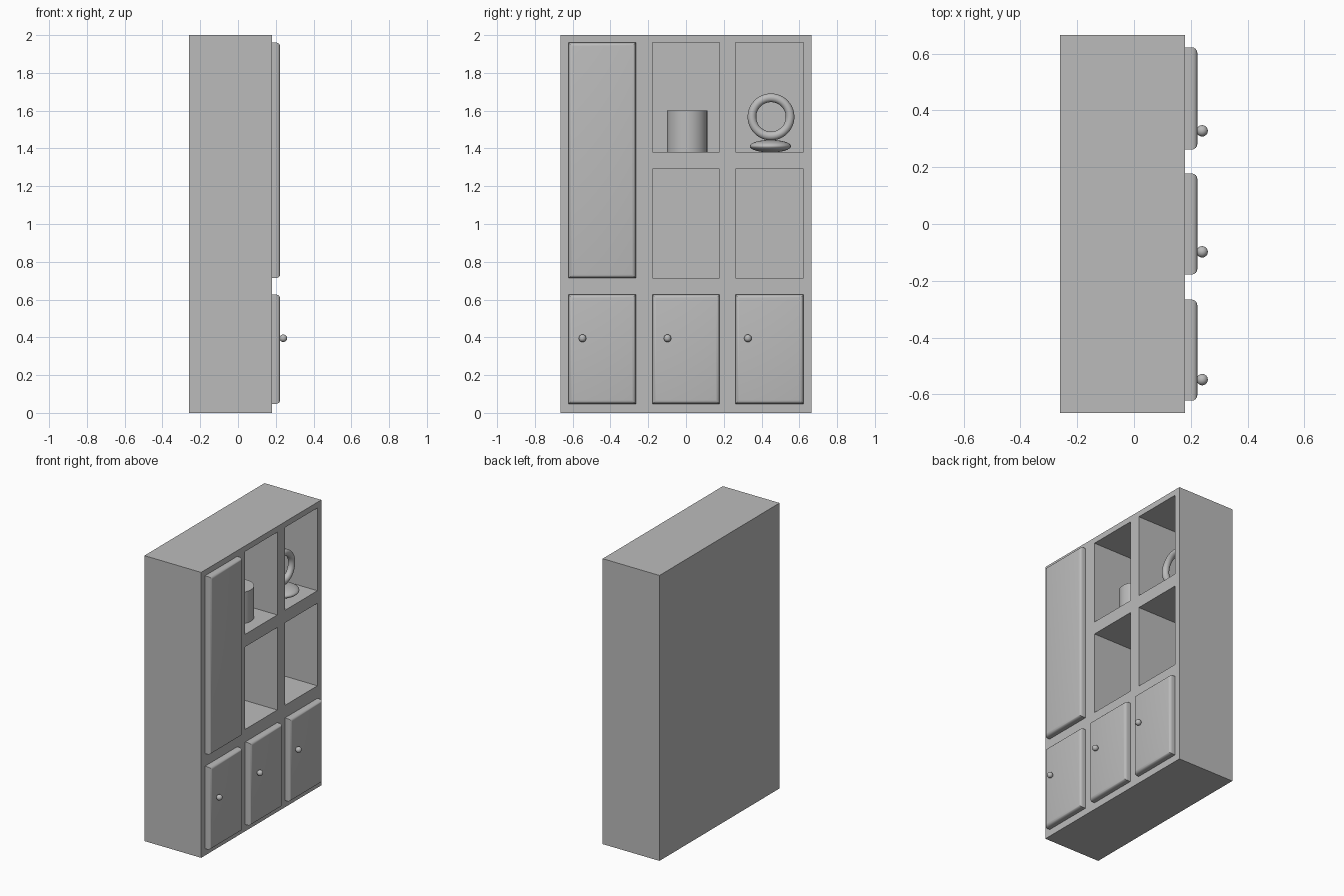
import bpy, bmesh, math

if "Cube" in bpy.data.objects:
    bpy.data.objects.remove(bpy.data.objects["Cube"])

grey = bpy.data.materials.new("plain_grey")
grey.diffuse_color = (0.5, 0.5, 0.5, 1)
grey.use_nodes = True
grey.node_tree.nodes["Principled BSDF"].inputs["Base Color"].default_value = grey.diffuse_color

FRONT, BACK = 0.18, -0.26
COLS = [(-0.622, -0.266), (-0.178, 0.178), (0.262, 0.622)]   # y spans
ROWS = [(0.048, 0.626), (0.714, 1.292), (1.38, 1.96)]        # z spans


def new_object(name, bm):
    me = bpy.data.meshes.new(name)
    bm.to_mesh(me)
    bm.free()
    ob = bpy.data.objects.new(name, me)
    bpy.context.collection.objects.link(ob)
    me.materials.append(grey)
    return ob


def finish(name, smooth=True):
    ob = bpy.context.object
    ob.name = name
    ob.data.materials.append(grey)
    if smooth:
        bpy.ops.object.shade_smooth_by_angle(angle=math.radians(35))
    return ob


# cabinet body: front grid extruded to the back, open compartments pushed in
ys = [-0.665] + [v for c in COLS[1:] for v in c] + [0.665]
zs = [0.0] + [v for r in ROWS[1:] for v in r] + [2.0]
bm = bmesh.new()
grid = [[bm.verts.new((FRONT, y, z)) for z in zs] for y in ys]
holes = []
for i in range(len(ys) - 1):
    for j in range(len(zs) - 1):
        f = bm.faces.new((grid[i][j], grid[i + 1][j],
                          grid[i + 1][j + 1], grid[i][j + 1]))
        if i in (1, 3) and j in (1, 3):
            holes.append(f)
# outer sides and back
rim = [e for e in bm.edges if e.is_boundary]
ext = bmesh.ops.extrude_edge_only(bm, edges=rim)["geom"]
bmesh.ops.translate(bm, vec=(BACK - FRONT, 0, 0),
                    verts=[g for g in ext if isinstance(g, bmesh.types.BMVert)])
bmesh.ops.holes_fill(bm, edges=[e for e in bm.edges if e.is_boundary], sides=0)
# compartments
deep = bmesh.ops.extrude_discrete_faces(bm, faces=holes)["faces"]
bmesh.ops.translate(bm, vec=(-0.40, 0, 0), verts=[v for f in deep for v in f.verts])
bmesh.ops.recalc_face_normals(bm, faces=bm.faces)
new_object("cabinet_body", bm)


# doors with rounded front edges
def door(name, y, z):
    x0, x1 = FRONT - 0.004, 0.223
    bpy.ops.mesh.primitive_cube_add(size=1)
    ob = bpy.context.object
    for v in ob.data.vertices:
        v.co = (x1 if v.co.x > 0 else x0, y[v.co.y > 0], z[v.co.z > 0])
    bm = bmesh.new()
    bm.from_mesh(ob.data)
    edges = [e for e in bm.edges if all(v.co.x > FRONT for v in e.verts)]
    bmesh.ops.bevel(bm, geom=edges, offset=0.02, segments=4, profile=0.5,
                    affect='EDGES')
    bm.to_mesh(ob.data)
    bm.free()
    finish(name)


door("tall_door", COLS[0], (ROWS[1][0], ROWS[2][1]))
for n, (col, ky) in enumerate(zip(COLS, (-0.548, -0.098, 0.328))):
    door(f"lower_door_{n + 1}", col, ROWS[0])
    bpy.ops.mesh.primitive_uv_sphere_add(segments=24, ring_count=12, radius=0.02,
                                         location=(0.24, ky, 0.395))
    finish(f"door_knob_{n + 1}")

# canister on the middle shelf
bpy.ops.mesh.primitive_cylinder_add(vertices=32, radius=0.107, depth=0.22,
                                    location=(-0.01, 0.006, 1.49))
finish("shelf_canister")

# ring ornament with a flattened base
bpy.ops.mesh.primitive_torus_add(major_radius=0.101, minor_radius=0.023,
                                 major_segments=48, minor_segments=16,
                                 location=(0.03, 0.45, 1.567),
                                 rotation=(0, math.pi / 2, 0))
finish("ornament_ring")
bpy.ops.mesh.primitive_uv_sphere_add(segments=32, ring_count=16, radius=1,
                                     location=(0.03, 0.447, 1.412))
bpy.context.object.scale = (0.109, 0.109, 0.033)
finish("ornament_base")
